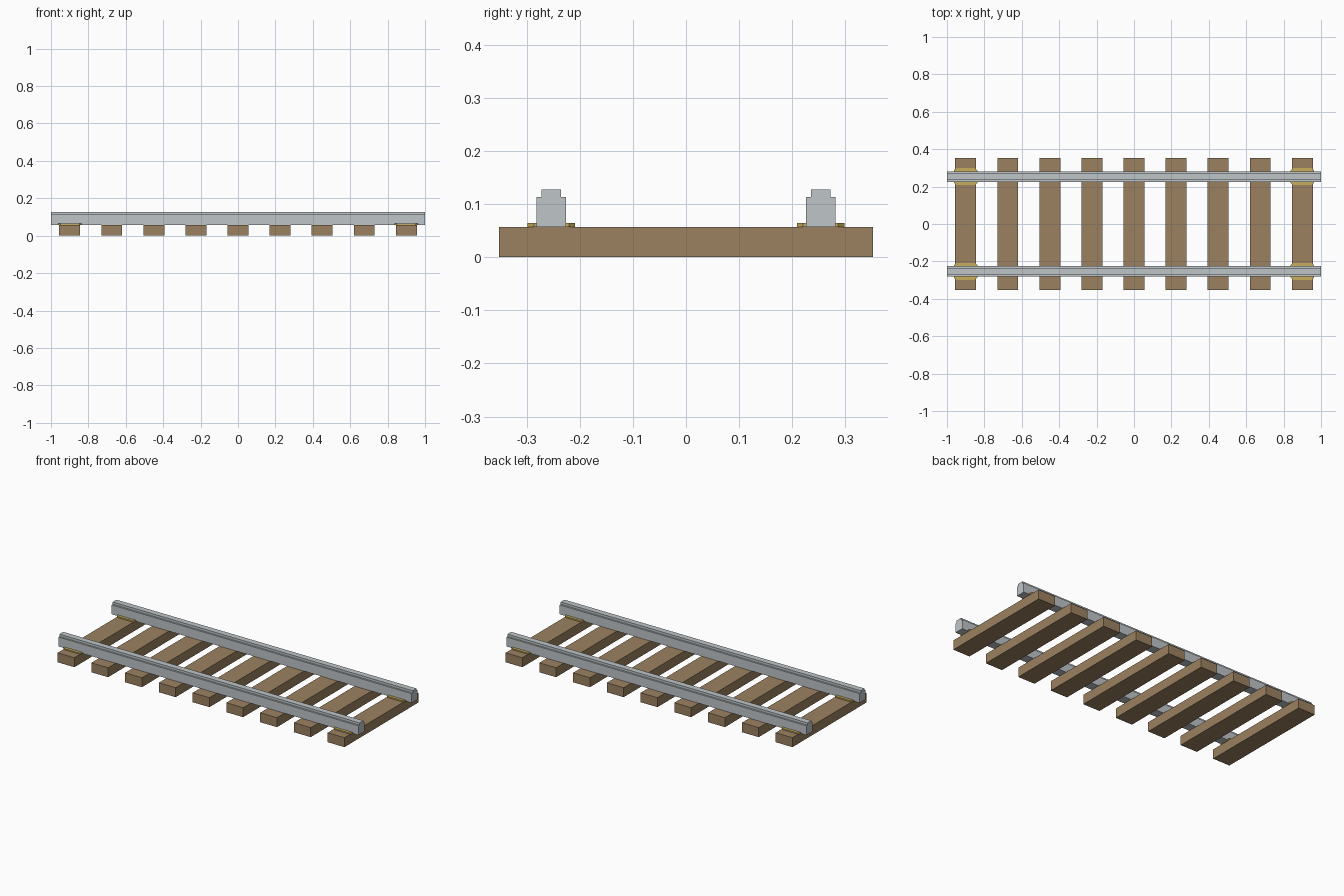
import bpy
import bmesh

cube = bpy.data.objects.get("Cube")
if cube:
    bpy.data.objects.remove(cube, do_unlink=True)


def material(name, colour):
    mat = bpy.data.materials.new(name)
    mat.use_nodes = True
    mat.diffuse_color = (*colour, 1)
    bsdf = mat.node_tree.nodes["Principled BSDF"]
    bsdf.inputs["Base Color"].default_value = (*colour, 1)
    bsdf.inputs["Roughness"].default_value = 0.8
    return mat


wood = material("brown wood", (0.33, 0.22, 0.12))
steel = material("grey steel", (0.52, 0.56, 0.58))
brass = material("yellow brass", (0.58, 0.42, 0.11))


def prism(name, outline, depth, mat):
    """Extrude a closed outline of 3D points along the depth vector."""
    bm = bmesh.new()
    face = bm.faces.new([bm.verts.new(p) for p in outline])
    grown = bmesh.ops.extrude_face_region(bm, geom=[face], use_keep_orig=True)
    moved = [v for v in grown["geom"] if isinstance(v, bmesh.types.BMVert)]
    bmesh.ops.translate(bm, vec=depth, verts=moved)
    bmesh.ops.recalc_face_normals(bm, faces=bm.faces)
    mesh = bpy.data.meshes.new(name)
    bm.to_mesh(mesh)
    bm.free()
    mesh.materials.append(mat)
    obj = bpy.data.objects.new(name, mesh)
    bpy.context.collection.objects.link(obj)
    return obj


SLEEPER_TOP = 0.057
RAIL_Y = 0.2535

# Nine evenly spaced wooden sleepers
for i in range(9):
    x = (i - 4) * 0.225
    w, d = 0.056, 0.352
    prism(f"sleeper_{i + 1}",
          [(x - w, -d, 0), (x + w, -d, 0), (x + w, d, 0), (x - w, d, 0)],
          (0, 0, SLEEPER_TOP), wood)

for side, y in (("front", -RAIL_Y), ("back", RAIL_Y)):
    # Stepped rail profile: wide body with a narrower head
    half = [(0.028, SLEEPER_TOP), (0.028, 0.113), (0.018, 0.113), (0.018, 0.127)]
    profile = half + [(-a, z) for a, z in reversed(half)]
    prism(f"{side}_rail", [(-1, y + a, z) for a, z in profile], (2, 0, 0), steel)

    # Fixing plates with clipped corners on the end sleepers
    for end, x in (("right", -0.9), ("left", 0.9)):
        a, b, c = 0.062, 0.045, 0.012
        corners = [(a, b - c), (a - c, b), (c - a, b), (-a, b - c),
                   (-a, c - b), (c - a, -b), (a - c, -b), (a, c - b)]
        prism(f"{side}_{end}_plate",
              [(x + u, y + v, SLEEPER_TOP) for u, v in corners],
              (0, 0, 0.007), brass)
